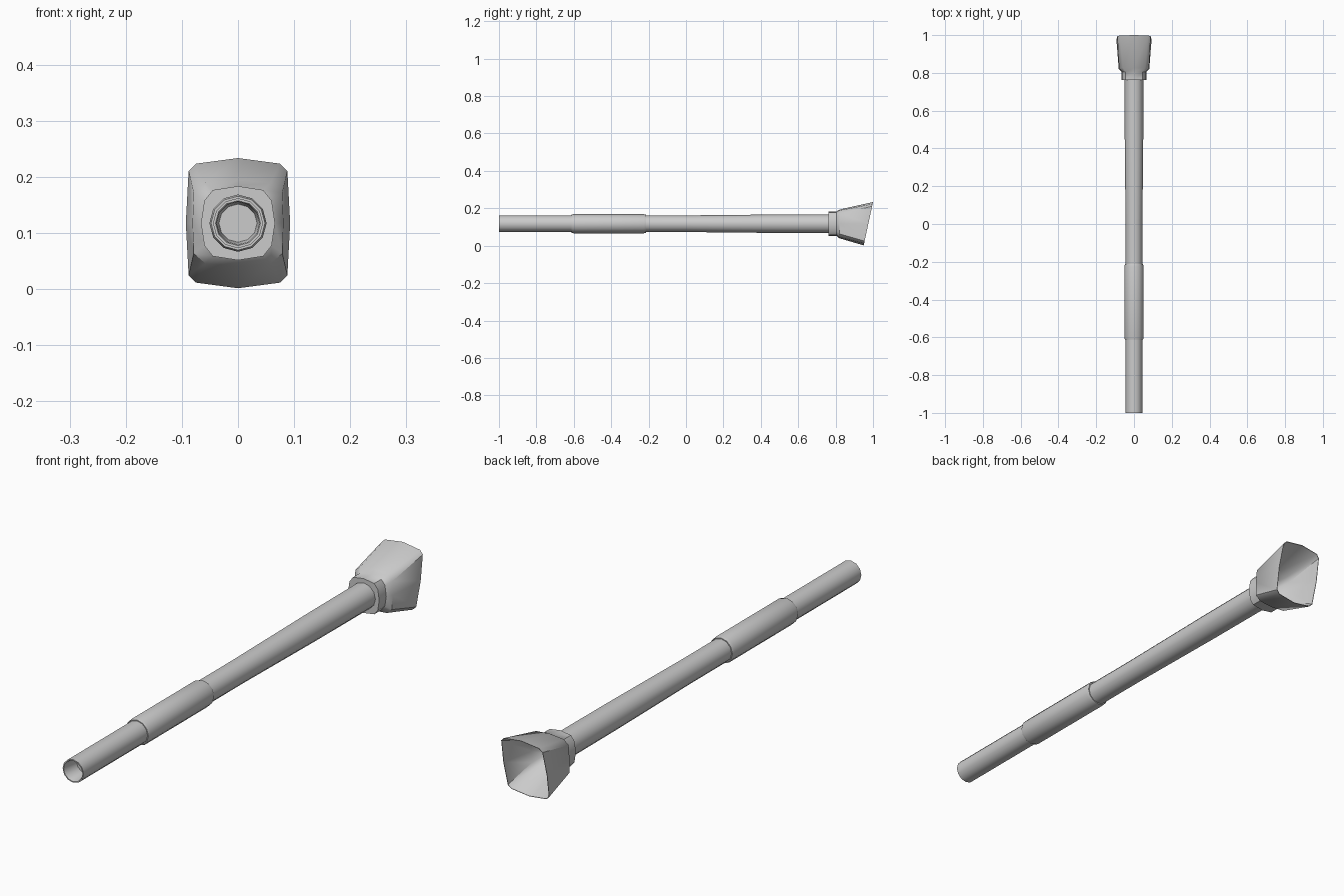
import bpy, bmesh, math

if "Cube" in bpy.data.objects:
    bpy.data.objects.remove(bpy.data.objects["Cube"])

ZC = 0.1175   # height of the tube axis
SIDES = 12


def circle(r):
    return [(r * math.sin(2 * math.pi * i / SIDES), r * math.cos(2 * math.pi * i / SIDES))
            for i in range(SIDES)]


def squarish(h, a, b, w):
    """12-point boxy ring: top height, two corner points, side width, mirrored both ways."""
    quarter = [(0, h), a, b, (w, 0)]
    half = quarter + [(x, -z) for x, z in reversed(quarter[:3])]
    return half + [(-x, z) for x, z in reversed(half[1:-1])]


def loft(name, rings, angle, cap_start=False, cap_end=False):
    """rings: (y, slope of y with height, points)"""
    bm = bmesh.new()
    loops = [[bm.verts.new((x, y + slope * z, ZC + z)) for x, z in pts]
             for y, slope, pts in rings]
    for a, b in zip(loops, loops[1:]):
        for i in range(SIDES):
            j = (i + 1) % SIDES
            bm.faces.new((a[i], a[j], b[j], b[i]))
    if cap_start:
        bm.faces.new(loops[0])
    if cap_end:
        bm.faces.new(loops[-1])
    bmesh.ops.recalc_face_normals(bm, faces=bm.faces)
    me = bpy.data.meshes.new(name)
    bm.to_mesh(me)
    bm.free()
    ob = bpy.data.objects.new(name, me)
    bpy.context.collection.objects.link(ob)
    bpy.ops.object.select_all(action='DESELECT')
    ob.select_set(True)
    bpy.context.view_layer.objects.active = ob
    bpy.ops.object.shade_smooth_by_angle(angle=math.radians(angle))
    return ob


# long tube with recessed open end and gentle taper toward the nozzle
tube = [(-0.93, 0.034), (-0.995, 0.038), (-1.0, 0.040), (-1.0, 0.0445),
        (-0.4, 0.0445), (0.0, 0.0445), (0.45, 0.049), (0.80, 0.050)]
loft("tube", [(y, 0, circle(r)) for y, r in tube], 40, True, True)

# grip sleeve around the tube
sleeve = [(-0.612, 0.043), (-0.612, 0.048), (-0.602, 0.051),
          (-0.225, 0.051), (-0.213, 0.048), (-0.213, 0.043)]
loft("grip_sleeve", [(y, 0, circle(r)) for y, r in sleeve], 40)

# flared nozzle: collar, shoulder, slanted mouth, then the inner funnel
collar = squarish(0.066, (0.045, 0.059), (0.060, 0.040), 0.066)
shoulder = squarish(0.077, (0.058, 0.072), (0.079, 0.054), 0.081)
mouth = squarish(0.116, (0.075, 0.106), (0.088, 0.093), 0.093)
inner_mouth = [(x * 0.98, z * 0.985) for x, z in mouth]
inner_throat = [(x * 0.8, z * 0.8) for x, z in shoulder]
loft("nozzle", [
    (0.762, 0, circle(0.048)),
    (0.762, 0, collar),
    (0.805, 0, collar),
    (0.822, 0.05, shoulder),
    (0.975, 0.215, mouth),
    (0.975, 0.215, inner_mouth),
    (0.845, 0.05, inner_throat),
    (0.805, 0, circle(0.035)),
], 40, False, True)
